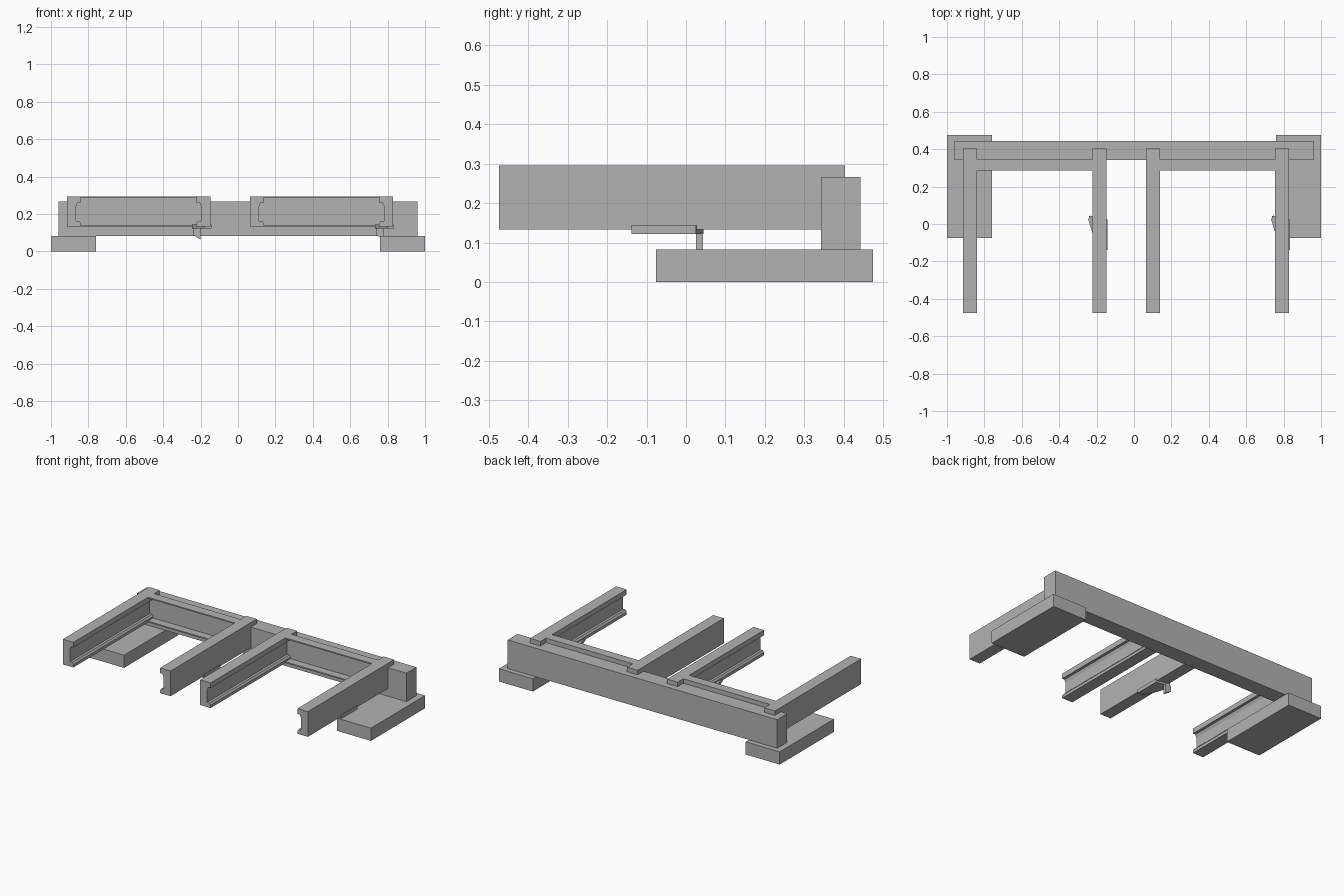
import bpy
import bmesh

if "Cube" in bpy.data.objects:
    bpy.data.objects.remove(bpy.data.objects["Cube"], do_unlink=True)

grey = bpy.data.materials.new("plain grey")
grey.use_nodes = True
grey.diffuse_color = (0.45, 0.45, 0.45, 1)
grey.node_tree.nodes["Principled BSDF"].inputs["Base Color"].default_value = (0.45, 0.45, 0.45, 1)


def extrude(name, outline, axis, start, end):
    """Extrude a closed 2D outline along an axis: x takes (y, z), y takes (x, z), z takes (x, y)."""
    i = "xyz".index(axis)
    bm = bmesh.new()
    verts = []
    for p in outline:
        co = list(p)
        co.insert(i, start)
        verts.append(bm.verts.new(co))
    face = bm.faces.new(verts)
    moved = bmesh.ops.extrude_face_region(bm, geom=[face])["geom"]
    for v in moved:
        if isinstance(v, bmesh.types.BMVert):
            v.co[i] = end
    bmesh.ops.recalc_face_normals(bm, faces=bm.faces)
    mesh = bpy.data.meshes.new(name)
    bm.to_mesh(mesh)
    bm.free()
    mesh.materials.append(grey)
    obj = bpy.data.objects.new(name, mesh)
    bpy.context.collection.objects.link(obj)
    return obj


def box(name, x0, x1, y0, y1, z0, z1):
    return extrude(name, [(x0, y0), (x1, y0), (x1, y1), (x0, y1)], "z", z0, z1)


# Ground blocks and the long rear beam
box("right_foot", -1, -0.758, -0.076, 0.475, 0, 0.082)
box("left_foot", 0.758, 1, -0.076, 0.475, 0, 0.082)
box("rear_beam", -0.96, 0.96, 0.342, 0.443, 0.082, 0.266)

# Channel section of a rail, measured from its outer face towards its opening
BOTTOM, TOP = 0.133, 0.295
channel = [(0, BOTTOM), (0.075, BOTTOM), (0.075, 0.151), (0.066, 0.163), (0.05, 0.163),
           (0.05, 0.243), (0.058, 0.262), (0.075, 0.262), (0.075, TOP), (0, TOP)]


def rail(name, outer, side):
    extrude(name, [(outer + side * x, z) for x, z in channel], "y", -0.475, 0.403)


# Two matching fork frames
for label, x in (("right", -0.915), ("left", 0.063)):
    inner = x + 0.767
    rail(label + "_frame_first_rail", x, 1)
    rail(label + "_frame_second_rail", inner, -1)

    # Thin-flanged cross channel, open to the front
    lip = 0.008
    section = [(0.285, BOTTOM), (0.345, BOTTOM), (0.345, TOP), (0.285, TOP),
               (0.285, TOP - lip), (0.337, TOP - lip), (0.337, BOTTOM + lip), (0.285, BOTTOM + lip)]
    extrude(label + "_cross_channel", section, "x", x + 0.04, inner - 0.04)

    # Latch lever below the second rail, with a hook at its rear end
    lever = [(inner + 0.005, -0.138), (inner + 0.005, 0.025), (inner - 0.085, 0.045),
             (inner - 0.097, 0.025), (inner - 0.072, -0.055), (inner - 0.03, -0.138)]
    extrude(label + "_latch_lever", lever, "z", 0.122, 0.145)
    hook = [(inner - 0.092, 0.125), (inner - 0.092, 0.088), (inner - 0.052, 0.063), (inner - 0.052, 0.125)]
    extrude(label + "_latch_hook", hook, "y", 0.025, 0.043)
